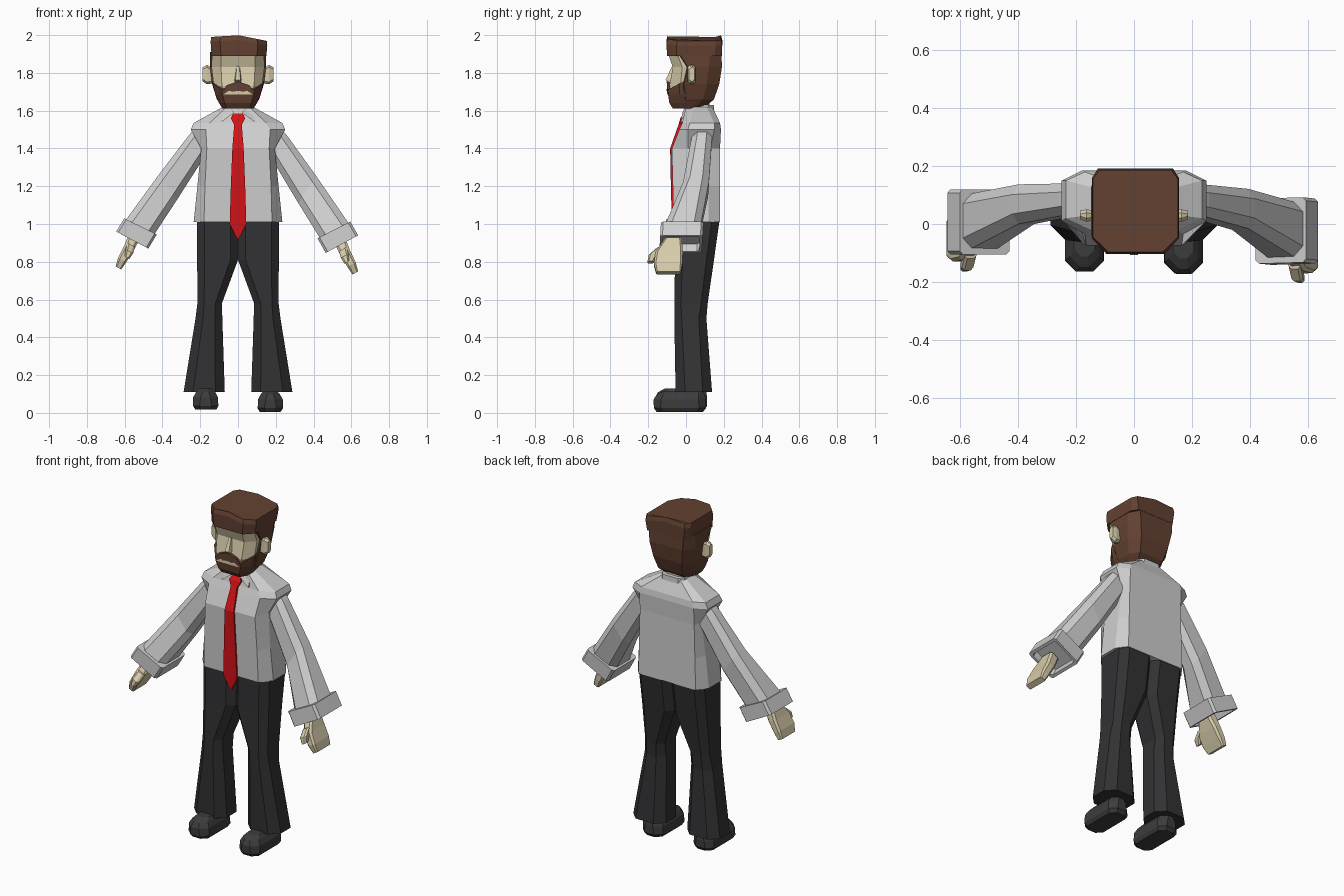
import bpy, bmesh
from mathutils import Vector as V


def material(name, r, g, b):
    m = bpy.data.materials.new(name)
    m.diffuse_color = (r, g, b, 1)
    return m


SHIRT = material("shirt_grey", 0.62, 0.62, 0.62)
TROUSER = material("trouser_black", 0.032, 0.032, 0.034)
SHOE = material("shoe_charcoal", 0.046, 0.046, 0.048)
SKIN = material("skin", 0.68, 0.6, 0.4)
HAIR = material("hair_brown", 0.125, 0.054, 0.031)
RED = material("tie_red", 0.68, 0.006, 0.008)


def loft(name, rings, mat):
    """Bridge matching rings of points and cap both ends."""
    bm = bmesh.new()
    rows = [[bm.verts.new(p) for p in r] for r in rings]
    n = len(rows[0])
    for a, b in zip(rows, rows[1:]):
        for i in range(n):
            j = (i + 1) % n
            bm.faces.new((a[i], a[j], b[j], b[i]))
    bm.faces.new(rows[0])
    bm.faces.new(rows[-1])
    bmesh.ops.recalc_face_normals(bm, faces=bm.faces)
    me = bpy.data.meshes.new(name)
    bm.to_mesh(me)
    bm.free()
    me.materials.append(mat)
    ob = bpy.data.objects.new(name, me)
    bpy.context.collection.objects.link(ob)
    return ob


def ring(z, yf, fx, sx, y1, y2, bx, yb, tilt=0):
    """Symmetric body section: front, front corner, sides, back corner."""
    half = [(fx, yf), (sx, y1), (sx, y2), (bx, yb)]
    pts = [(0, yf)] + half + [(0, yb)] + [(-x, y) for x, y in reversed(half)]
    return [V((x, y, z + tilt * (y - yf))) for x, y in pts]


def octagon(a0, a1, b0, b1, c):
    """Chamfered rectangle as (a, b) pairs."""
    return [(a0 + c, b0), (a1 - c, b0), (a1, b0 + c), (a1, b1 - c),
            (a1 - c, b1), (a0 + c, b1), (a0, b1 - c), (a0, b0 + c)]


def prism(name, pts, depth, mat):
    """Flat plate from points, thickened backwards."""
    return loft(name, [[V(p) for p in pts], [V(p) + V((0, depth, 0)) for p in pts]], mat)


# Shirt body with yoke shoulders
loft("shirt_body", [
    ring(1.01, -.065, .18, .235, .0, .12, .19, .18),
    ring(1.20, -.07, .175, .215, .0, .12, .185, .18),
    ring(1.40, -.075, .165, .195, .01, .13, .18, .18),
    ring(1.50, -.035, .17, .25, .01, .15, .18, .185),
    ring(1.535, -.02, .15, .235, .02, .15, .17, .18),
    ring(1.62, .0, .06, .08, .04, .11, .06, .14)], SHIRT)

# Neck, collar band and collar points
loft("neck", [ring(1.58, .015, .04, .06, .04, .1, .04, .125),
              ring(1.68, .0, .04, .06, .03, .1, .04, .125)], SKIN)
loft("collar_band", [ring(1.59, .0, .05, .085, .04, .12, .055, .15),
                     ring(1.63, .005, .045, .072, .04, .12, .05, .148)], SHIRT)
for s, side in ((-1, "left"), (1, "right")):
    prism(f"{side}_collar_point", [(s * .02, -.018, 1.59), (s * .06, .0, 1.635),
                                   (s * .078, .02, 1.62), (s * .088, -.03, 1.54)], .02, SHIRT)

# Tie: knot, blade and pointed tip
loft("tie", [[V((-w, y, z)), V((w, y, z)), V((w, y + .02, z)), V((-w, y + .02, z))]
             for z, w, y in ((1.585, .026, -.012), (1.56, .038, -.03), (1.525, .02, -.04),
                             (1.40, .03, -.084), (1.20, .038, -.08), (1.0, .044, -.075),
                             (.92, .003, -.072))], RED)

# Arms: each section runs from its upper to its lower edge (x, z), with a y range
def arm_ring(s, up, low, y0, y1, c):
    pts = []
    length = (V(up) - V(low)).length
    for a, y in octagon(0, length, y0, y1, c):
        x, z = V(low).lerp(V(up), a / length)
        t = max(0, (1.5 - z) / .6) if s > 0 else 0      # one arm hangs slightly forward
        pts.append(V((s * (x - .01 * t), y - .035 * t, z - .022 * t)))
    return pts


for s, side in ((-1, "left"), (1, "right")):
    def limb(part, mat, *sections):
        loft(f"{side}_{part}", [arm_ring(s, *q) for q in sections], mat)

    limb("sleeve", SHIRT,
         ((.215, 1.52), (.13, 1.40), .04, .14, .025),
         ((.26, 1.47), (.175, 1.36), .03, .14, .03),
         ((.42, 1.26), (.325, 1.125), .0, .137, .035),
         ((.595, 1.02), (.44, .95), -.085, .105, .035))
    limb("cuff", SHIRT,
         ((.602, 1.03), (.43, .945), -.105, .12, .012),
         ((.645, .96), (.475, .87), -.105, .12, .012),
         ((.63, .952), (.49, .878), -.09, .105, .012),
         ((.61, .99), (.47, .916), -.09, .105, .012))
    limb("hand", SKIN,
         ((.575, .95), (.52, .92), -.08, .01, .012),
         ((.605, .88), (.555, .855), -.125, .02, .012),
         ((.635, .82), (.59, .80), -.13, .02, .01),
         ((.648, .775), (.618, .76), -.115, .015, .006))
    limb("thumb", SKIN,
         ((.585, .90), (.545, .88), -.12, -.07, .01),
         ((.595, .865), (.555, .845), -.16, -.11, .01),
         ((.60, .83), (.575, .815), -.165, -.13, .008))

# Flared trouser legs and shoes
for s, side in ((-1, "left"), (1, "right")):
    legs = ((1.015, .0, .218, -.055, .177, .04), (.81, .0, .216, -.058, .148, .04),
            (.58, .085, .215, -.062, .115, .035), (.50, .083, .225, -.062, .108, .04),
            (.11, .07, .288, -.055, .138, .05))
    loft(f"{side}_trouser_leg",
         [[V((s * x, y, z)) for x, y in octagon(x0, x1, y0, y1, c)]
          for z, x0, x1, y0, y1, c in legs], TROUSER)
    lift = .012 if s < 0 else 0
    shoe = ((.005, .115, .225, -.155, .09, .03), (.025, .104, .238, -.17, .105, .035),
            (.07, .106, .238, -.172, .105, .04), (.098, .12, .222, -.155, .10, .035),
            (.116, .135, .207, -.12, .08, .025))
    loft(f"{side}_shoe",
         [[V((s * x, y + lift * .6, z + lift)) for x, y in octagon(x0, x1, y0, y1, c)]
          for z, x0, x1, y0, y1, c in shoe], SHOE)

# Face: recessed at the eye line
loft("face", [
    ring(1.65, -.07, .07, .09, -.03, .08, .07, .1),
    ring(1.73, -.088, .085, .128, -.03, .1, .08, .13),
    ring(1.83, -.07, .09, .14, -.02, .1, .09, .14),
    ring(1.90, -.094, .09, .138, -.045, .1, .09, .14)], SKIN)
loft("nose", [[V((-w, -.06, z)), V((-w * .6, y, z)), V((w * .6, y, z)), V((w, -.06, z))]
              for z, w, y in ((1.748, .022, -.09), (1.762, .022, -.108), (1.835, .011, -.074))], SKIN)
for s, side in ((-1, "left"), (1, "right")):
    loft(f"{side}_ear",
         [[V((s * x, y, z)) for y, z in octagon(.008 + g, .05 - g * .5, z0, z1, .012)]
          for x, z0, z1, g in ((.125, 1.745, 1.82, .006), (.165, 1.74, 1.842, 0),
                               (.187, 1.755, 1.83, .008))], SKIN)

# Hair: back and sides, then the squared top
loft("back_hair", [
    ring(1.618, -.02, .075, .083, -.01, .05, .06, .10),
    ring(1.66, -.02, .10, .112, .0, .09, .08, .148),
    ring(1.74, -.02, .12, .137, -.01, .11, .095, .176),
    ring(1.83, .0, .13, .148, .01, .12, .11, .19),
    ring(1.91, -.05, .13, .148, -.04, .13, .115, .188)], HAIR)
top = [ring(1.89, -.1, .095, .145, -.05, .15, .12, .19),
       ring(1.975, -.104, .1, .15, -.05, .16, .13, .192),
       ring(2.0, -.096, .095, .147, -.045, .155, .125, .186)]
for r in top:
    for p in r:
        p.x += .005
        if p.z > 1.95:                # crown slopes down to one side
            p.z -= .2 * max(0, p.x) + .07 * max(0, -p.x)
loft("top_hair", top, HAIR)

# Beard, moustache and mouth
loft("beard", [
    ring(1.612, -.07, .06, .083, -.03, .03, .06, .06),
    ring(1.64, -.088, .07, .10, -.035, .05, .07, .08),
    ring(1.685, -.095, .083, .12, -.035, .05, .08, .08),
    ring(1.71, -.096, .085, .134, -.036, .03, .08, .06, .55)], HAIR)
prism("moustache", [(-.088, -.095, 1.69), (-.06, -.1, 1.735), (0, -.103, 1.755),
                    (.06, -.1, 1.735), (.088, -.095, 1.69), (0, -.103, 1.705)], .025, HAIR)
prism("mouth", [(-.078, -.1, 1.686), (-.05, -.1, 1.704), (.05, -.1, 1.704),
                (.078, -.1, 1.686)], .008, SKIN)
